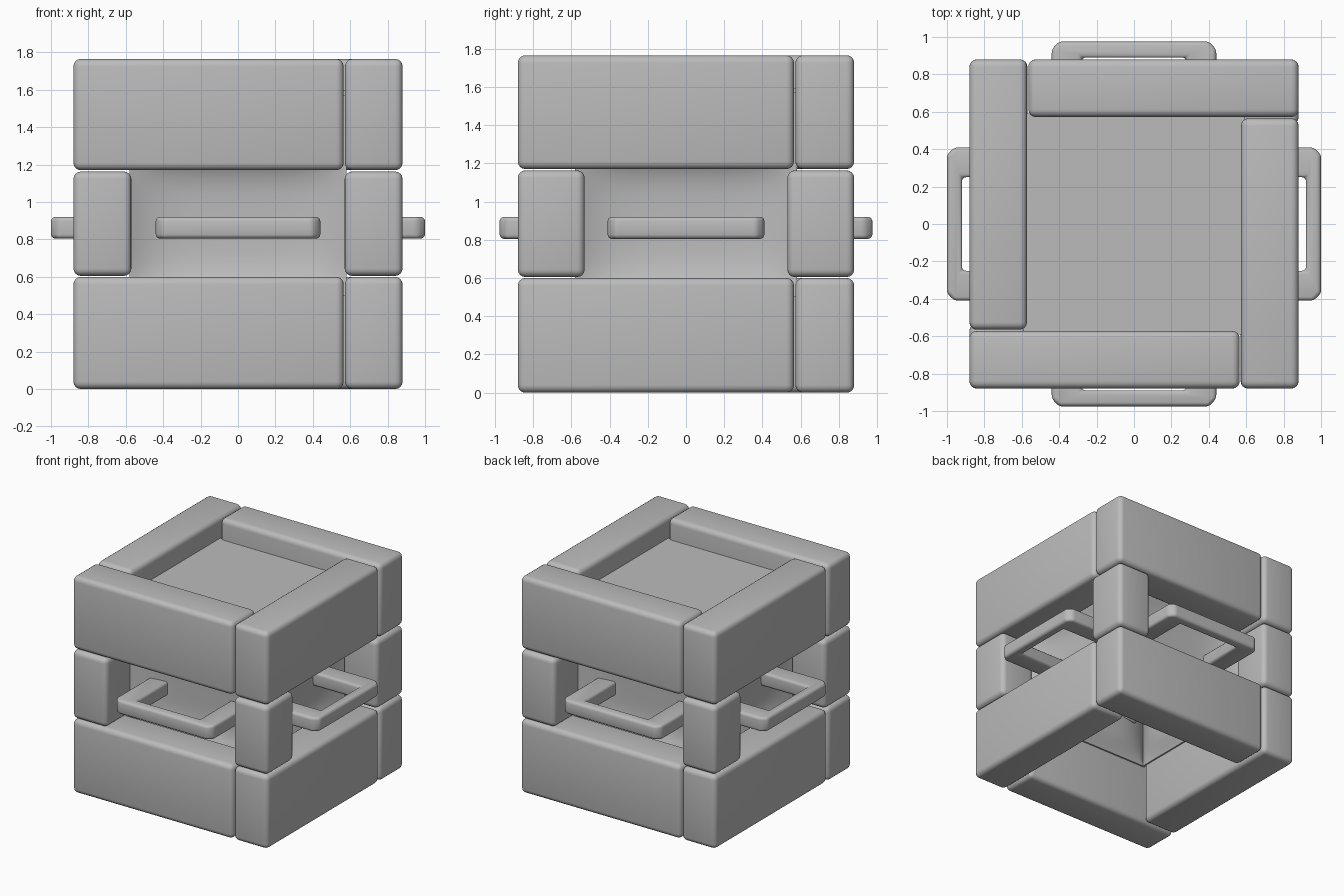
import bpy, bmesh
from math import pi
from mathutils import Matrix, Vector

default = bpy.data.objects.get("Cube")
if default:
    bpy.data.objects.remove(default, do_unlink=True)

grey = bpy.data.materials.new("plain grey")
grey.use_nodes = True
colour = (0.5, 0.5, 0.5, 1)
grey.diffuse_color = colour
grey.node_tree.nodes["Principled BSDF"].inputs["Base Color"].default_value = colour

SIDES = ["front", "right_hand", "back", "left_hand"]


def finish(name, bm, turns, rounding):
    """Round the edges, turn the part to its side and make the object."""
    if rounding:
        bmesh.ops.bevel(bm, geom=bm.edges[:], offset=rounding, segments=4,
                        profile=0.5, affect='EDGES', clamp_overlap=True)
    bmesh.ops.recalc_face_normals(bm, faces=bm.faces[:])
    bm.transform(Matrix.Rotation(turns * pi / 2, 4, 'Z'))
    mesh = bpy.data.meshes.new(name)
    bm.to_mesh(mesh)
    bm.free()
    mesh.materials.append(grey)
    obj = bpy.data.objects.new(name, mesh)
    bpy.context.collection.objects.link(obj)
    bpy.ops.object.select_all(action='DESELECT')
    obj.select_set(True)
    bpy.context.view_layer.objects.active = obj
    bpy.ops.object.shade_smooth_by_angle(angle=pi / 5)
    return obj


def block(name, low, high, turns=0, rounding=0.0):
    """Box between two corners."""
    low, high = Vector(low), Vector(high)
    bm = bmesh.new()
    bmesh.ops.create_cube(bm, size=1)
    bm.transform(Matrix.Translation((low + high) / 2)
                 @ Matrix.Diagonal((high - low).to_4d()))
    return finish(name, bm, turns, rounding)


def dished_wall(name, turns):
    """Thin core wall, pressed inward in the middle of the open band."""
    bm = bmesh.new()
    bmesh.ops.create_grid(bm, x_segments=24, y_segments=24, size=1)
    for v in bm.verts:
        u, z = v.co.x, 1.04 + v.co.y * 0.54
        w = min(1, abs(z - 0.88) / 0.36)
        dish = 0.08 * (1 - u ** 4) * (1 - w ** 4)
        v.co = (u * 0.58, dish - 0.58, z)
    solid = bmesh.ops.extrude_face_region(bm, geom=bm.faces[:])
    inner = [g for g in solid["geom"] if isinstance(g, bmesh.types.BMVert)]
    for v in inner:
        v.co.y += 0.02
        v.co.x *= 0.56 / 0.58
    return finish(name, bm, turns, 0)


def handle(name, turns, reach, half, bar):
    """U-shaped grip: flat outline extruded upward."""
    inner, root, cut = half - 0.16, -0.48, 0.04
    right = [(half, root), (half, -reach + cut), (half - cut, -reach)]
    hole = [(inner, -reach + bar), (inner, root)]
    outline = right + [(-x, y) for x, y in reversed(right)]
    outline += [(-x, y) for x, y in reversed(hole)] + hole
    bm = bmesh.new()
    face = bm.faces.new([bm.verts.new((x, y, 0.805)) for x, y in outline])
    made = bmesh.ops.extrude_face_region(bm, geom=[face])
    tops = [v for v in made["geom"] if isinstance(v, bmesh.types.BMVert)]
    bmesh.ops.translate(bm, verts=tops, vec=(0, 0, 0.115))
    return finish(name, bm, turns, 0.022)


for i, side in enumerate(SIDES):
    # Overlapping beams of the lower and upper frames
    for level, z0, z1 in (("lower", 0, 0.6), ("upper", 1.17, 1.765)):
        block(f"{level}_beam_{side}", (-0.88, -0.88, z0), (0.565, -0.572, z1),
              i, 0.04)
    # Walls of the hollow core
    dished_wall(f"core_wall_{side}", i)
    # Grips standing out from the core
    if i % 2:
        handle(f"handle_{side}", i, 1.0, 0.41, 0.08)
    else:
        handle(f"handle_{side}", i, 0.975, 0.44, 0.085)

# Corner posts between the two frames
for end, sy in (("front", -1), ("back", 1)):
    for hand, sx in (("right", -1), ("left", 1)):
        xs = sorted((sx * 0.57, sx * 0.88))
        ys = sorted((sy * 0.53, sy * 0.88))
        block(f"post_{end}_{hand}", (xs[0], ys[0], 0.605),
              (xs[1], ys[1], 1.163), 0, 0.04)

# Recessed lid
block("lid_panel", (-0.59, -0.59, 1.57), (0.59, 0.59, 1.595))
